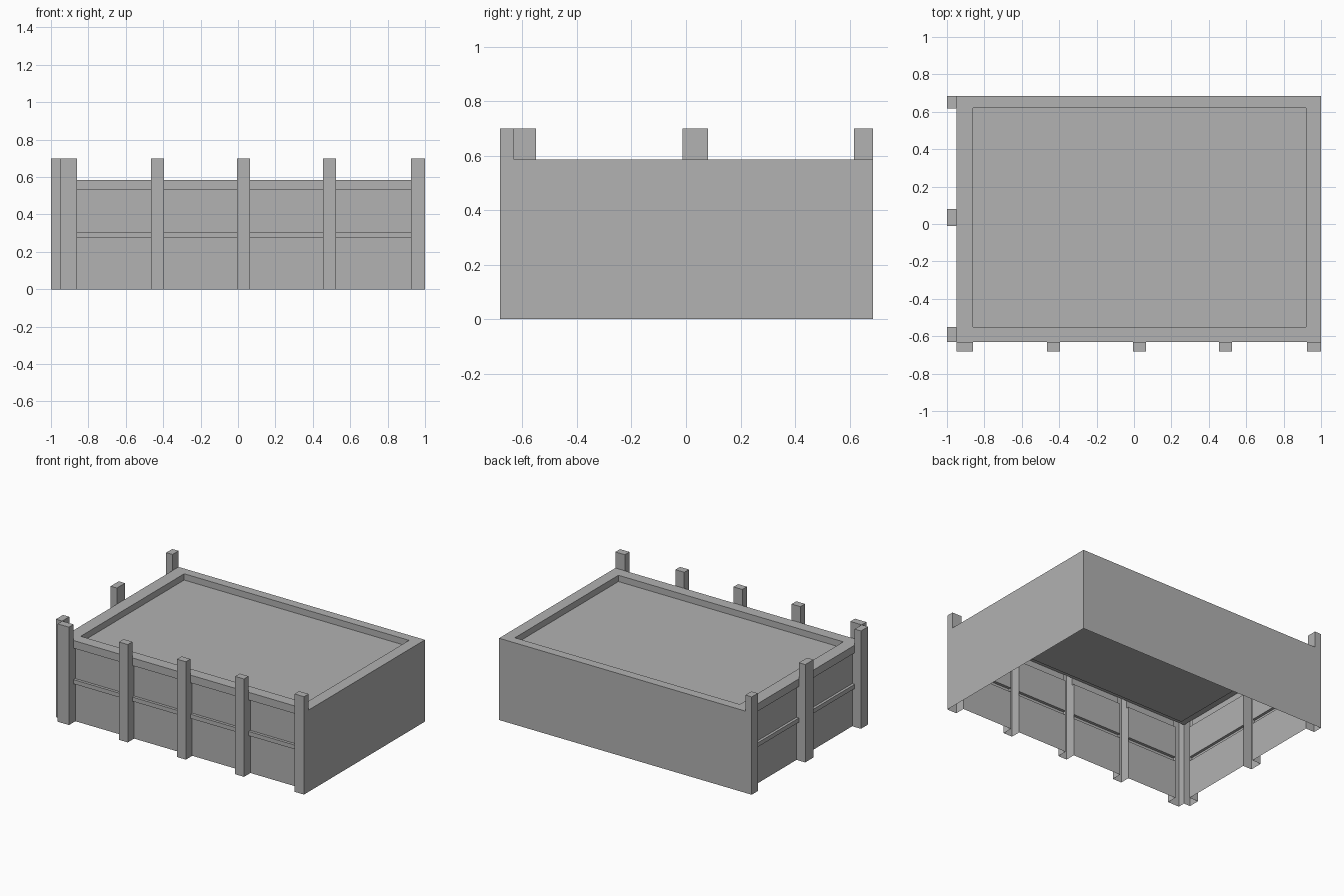
import bpy
import bmesh
from mathutils import Vector

cube = bpy.data.objects.get("Cube")
if cube:
    bpy.data.objects.remove(cube)

# One plain grey for the whole model
grey = bpy.data.materials.new("plain_grey")
grey.use_nodes = True
COLOUR = (0.445, 0.445, 0.445, 1)
grey.diffuse_color = COLOUR
grey.node_tree.nodes["Principled BSDF"].inputs["Base Color"].default_value = COLOUR

# Main dimensions
LEFT, RIGHT, FRONT, BACK = -0.95, 1.0, -0.63, 0.685
RIM, BAND, TOP = 0.585, 0.53, 0.70
RAIL_LOW, RAIL_HIGH = 0.275, 0.305
INSET, POST = 0.02, 0.052
FACING = {"-x": (-1, 0, 0), "+x": (1, 0, 0), "-y": (0, -1, 0),
          "+y": (0, 1, 0), "-z": (0, 0, -1), "+z": (0, 0, 1)}


def add_side(bm, lo, hi, side):
    """One face of the box lo..hi, its normal pointing along side."""
    normal = Vector(FACING[side])
    axis = "xyz".index(side[1])
    a, b = [i for i in range(3) if i != axis]
    verts = []
    for pa, pb in ((lo, lo), (hi, lo), (hi, hi), (lo, hi)):
        co = list(hi if side[0] == "+" else lo)
        co[a], co[b] = pa[a], pb[b]
        verts.append(bm.verts.new(co))
    face = bm.faces.new(verts)
    face.normal_update()
    if face.normal.dot(normal) < 0:
        face.normal_flip()


def finish(name, bm):
    bmesh.ops.remove_doubles(bm, verts=bm.verts, dist=0.0001)
    mesh = bpy.data.meshes.new(name)
    bm.to_mesh(mesh)
    bm.free()
    mesh.materials.append(grey)
    obj = bpy.data.objects.new(name, mesh)
    bpy.context.collection.objects.link(obj)


def shell(name, *parts):
    """Open box shell made of (lo, hi, sides) parts."""
    bm = bmesh.new()
    for lo, hi, sides in parts:
        for side in sides.split():
            add_side(bm, lo, hi, side)
    finish(name, bm)


# Plain sheet walls
shell("back_wall", ((LEFT, FRONT, 0), (RIGHT, BACK, RIM), "+y"))
shell("right_wall", ((LEFT, FRONT, 0), (RIGHT, BACK, RIM), "+x"))

# Top rim and sunken floor
X0, X1, Y0, Y1 = -0.86, 0.92, -0.55, 0.62
shell("top_rim",
      ((LEFT, FRONT, RIM), (RIGHT, Y0, RIM), "+z"),
      ((LEFT, Y1, RIM), (RIGHT, BACK, RIM), "+z"),
      ((LEFT, Y0, RIM), (X0, Y1, RIM), "+z"),
      ((X1, Y0, RIM), (RIGHT, Y1, RIM), "+z"),
      ((X0, Y0, 0.54), (X0, Y1, RIM), "+x"),
      ((X1, Y0, 0.54), (X1, Y1, RIM), "-x"),
      ((X0, Y0, 0.54), (X1, Y0, RIM), "+y"),
      ((X0, Y1, 0.54), (X1, Y1, RIM), "-y"))
shell("sunken_floor", ((X0, Y0, 0.54), (X1, Y1, 0.54), "+z"))


def framed_wall(label, posts, out, back, along, place):
    """Hollow posts with inset panels, a rail and a top band between them."""
    def part(u0, u1, d0, d1, z0, z1, sides):
        p, q = place(u0, d0), place(u1, d1)
        lo = (min(p[0], q[0]), min(p[1], q[1]), z0)
        hi = (max(p[0], q[0]), max(p[1], q[1]), z1)
        return lo, hi, sides

    ends = f"-{along} +{along}"
    for i, (u0, u1) in enumerate(posts):
        shell(f"{label}_post_{i + 1}",
              part(u0, u1, 0, POST, 0, RIM, f"{out} {ends}"),
              part(u0, u1, 0, POST, RIM, TOP, f"{out} {back} {ends} +z"))
    for i in range(len(posts) - 1):
        u0, u1 = posts[i][1], posts[i + 1][0]
        shell(f"{label}_band_{i + 1}",
              part(u0, u1, -INSET, 0, BAND, RIM, out),
              part(u0, u1, -INSET, 0, BAND, RIM, "-z"))
        shell(f"{label}_panel_{i + 1}",
              part(u0, u1, -INSET, -INSET, 0, RAIL_LOW, out),
              part(u0, u1, -INSET, -INSET, RAIL_HIGH, BAND, out),
              part(u0, u0, -INSET, 0, 0, BAND, f"+{along}"),
              part(u1, u1, -INSET, 0, 0, BAND, f"-{along}"))
        shell(f"{label}_rail_{i + 1}",
              part(u0, u1, -INSET, 0, RAIL_LOW, RAIL_HIGH, f"{out} -z +z"))


framed_wall("front",
            [(-0.95, -0.86), (-0.465, -0.395), (-0.005, 0.065), (0.455, 0.525), (0.925, 1.0)],
            "-y", "+y", "x", lambda u, d: (u, FRONT - d))
framed_wall("left_end",
            [(-0.63, -0.55), (-0.012, 0.08), (0.617, 0.685)],
            "-x", "+x", "y", lambda u, d: (LEFT - d * 0.96, u))
